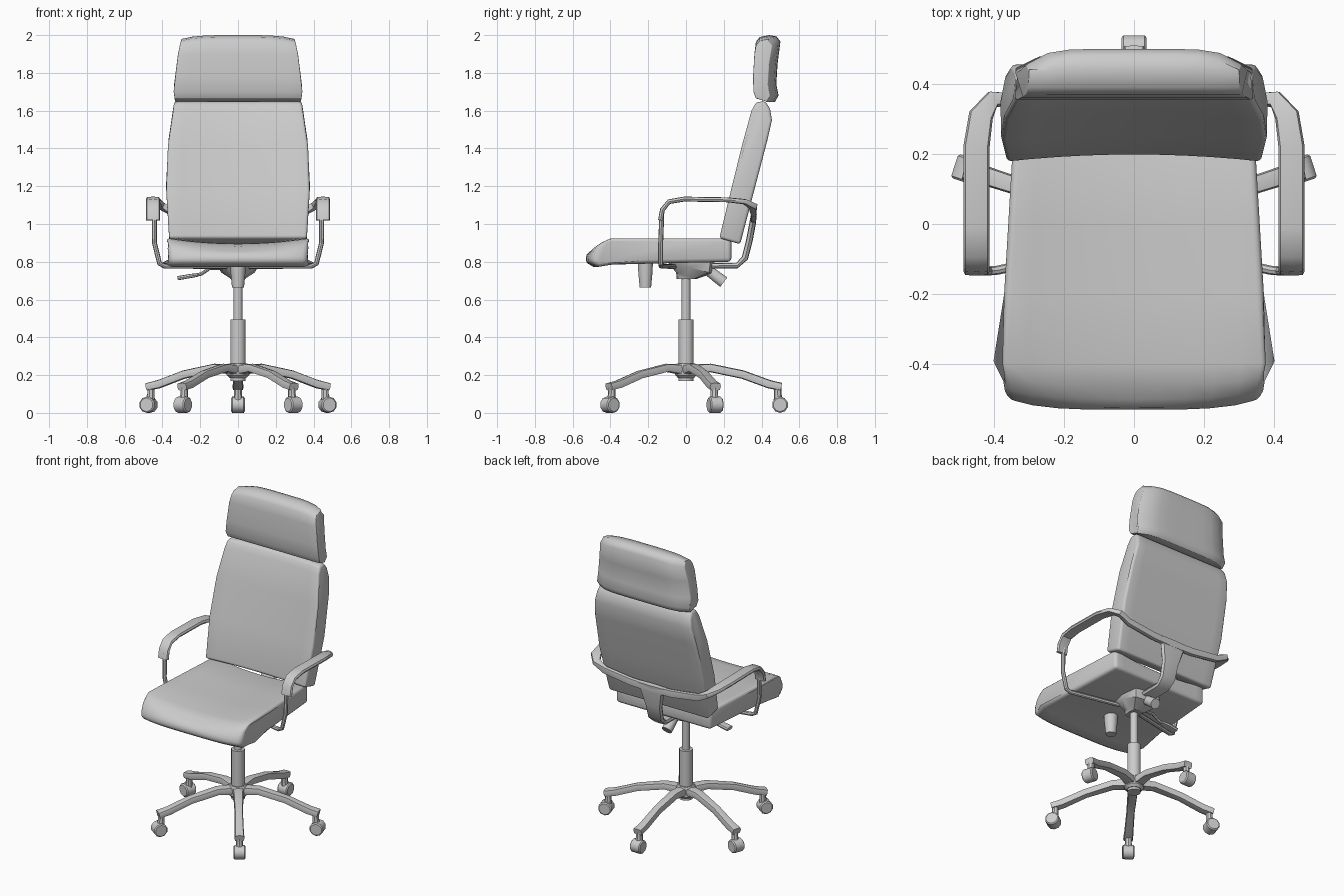
import bpy, bmesh, math
from mathutils import Vector


def finish(name, rings, angle=40, bevel=0, mirror=False, caps=(True, True)):
    """Skin a list of equal-length point rings into a smooth object."""
    bm = bmesh.new()
    vr = [[bm.verts.new(p) for p in r] for r in rings]
    n = len(vr[0])
    for a, b in zip(vr, vr[1:]):
        for i in range(n):
            j = (i + 1) % n
            bm.faces.new((a[i], a[j], b[j], b[i]))
    if caps[0]:
        bm.faces.new(vr[0])
    if caps[1]:
        bm.faces.new(vr[-1])
    bmesh.ops.recalc_face_normals(bm, faces=bm.faces)
    if bevel:
        edges = [e for e in bm.edges if e.calc_face_angle(0) > math.radians(50)]
        bmesh.ops.bevel(bm, geom=edges, offset=bevel, segments=3, profile=0.5,
                        affect='EDGES', clamp_overlap=True)
    me = bpy.data.meshes.new(name)
    bm.to_mesh(me)
    bm.free()
    me.shade_smooth()
    me.set_sharp_from_angle(angle=math.radians(angle))
    ob = bpy.data.objects.new(name, me)
    bpy.context.collection.objects.link(ob)
    if mirror:
        ob.modifiers.new("mirror", 'MIRROR')
    return ob


def sweep(name, path, n=8, square=0.5, **kw):
    """Path entries: (position, side direction, width, thickness)."""
    pos = [Vector(p[0]) for p in path]
    rings = []
    for k, (_, side, w, h) in enumerate(path):
        tan = (pos[min(k + 1, len(pos) - 1)] - pos[max(k - 1, 0)]).normalized()
        s = Vector(side)
        s = (s - tan * s.dot(tan)).normalized()
        u = tan.cross(s)
        ring = []
        for i in range(n):
            a = 2 * math.pi * i / n
            c, d = math.cos(a), math.sin(a)
            c = math.copysign(abs(c) ** square, c) if abs(c) > 1e-6 else 0
            d = math.copysign(abs(d) ** square, d) if abs(d) > 1e-6 else 0
            ring.append(pos[k] + s * c * w / 2 + u * d * h / 2)
        rings.append(ring)
    return finish(name, rings, **kw)


def rod(name, pts, radii, side=(1, 0, 0), n=10, **kw):
    return sweep(name, [(p, side, 2 * r, 2 * r) for p, r in zip(pts, radii)], n, 1, **kw)


def lerp(table, v):
    """Piecewise linear lookup."""
    if v <= table[0][0]:
        return table[0][1]
    for (a, fa), (b, fb) in zip(table, table[1:]):
        if v <= b:
            return fa + (fb - fa) * (v - a) / (b - a)
    return table[-1][1]


def cushion(name, profile, shape, bevel):
    """Extrude a (y, z) side profile across x through a shaping function."""
    ts = [i / 5 for i in range(-5, 6)]
    return finish(name, [[shape(t, y, z) for y, z in profile] for t in ts],
                  angle=45, bevel=bevel)


# Seat: dished top, rounded front lip, narrower at the rear
seat_w = [(-0.53, 0.36), (-0.44, 0.385), (0.24, 0.345)]


def seat_shape(t, y, z):
    dip = 0.03 * (1 - t * t) if z > 0.88 else 0
    return (t * lerp(seat_w, y), y + (0.03 * t ** 4 if y < -0.4 else 0), z - dip)


cushion("seat", [(0.24, 0.80), (0.24, 0.927), (0.0, 0.927), (-0.2, 0.927), (-0.40, 0.925),
                 (-0.46, 0.912), (-0.50, 0.885), (-0.525, 0.84), (-0.535, 0.80),
                 (-0.49, 0.773), (-0.42, 0.785), (-0.2, 0.79)], seat_shape, 0.02)

# Backrest
back_w = [(0.9, 0.363), (1.28, 0.386), (1.5, 0.362), (1.66, 0.335)]
front_line = [(0.9, 0.2), (1.65, 0.38)]


def back_shape(t, y, z):
    hollow = 0.02 * (1 - t * t) if y < lerp(front_line, z) else 0
    return (t * lerp(back_w, z), y + hollow, z)


cushion("backrest", [(0.175, 0.925), (0.237, 1.18), (0.296, 1.42), (0.345, 1.60),
                     (0.37, 1.645), (0.42, 1.65), (0.445, 1.61), (0.455, 1.55),
                     (0.43, 1.44), (0.367, 1.20), (0.287, 0.893)], back_shape, 0.02)

# Headrest
head_w = [(1.63, 0.33), (1.7, 0.342), (1.95, 0.312), (2.0, 0.30)]


def head_shape(t, y, z):
    return (t * lerp(head_w, z), y - (0.045 * t ** 6 if y > 0.44 else 0),
            z - (0.02 * t ** 4 if z > 1.9 else 0))


cushion("headrest", [(0.37, 1.665), (0.357, 1.70), (0.355, 1.78), (0.362, 1.90), (0.37, 1.965),
                     (0.39, 1.99), (0.44, 2.0), (0.48, 1.993), (0.50, 1.965), (0.485, 1.85),
                     (0.478, 1.74), (0.49, 1.68), (0.47, 1.645), (0.42, 1.65)],
        head_shape, 0.018)

# Armrests: flat pads that sweep round into a thin band behind the back
X, Y = (1, 0, 0), (0, 1, 0)
sweep("armrest_band", [
    ((0.45, -0.135, 1.02), X, 0.075, 0.026), ((0.45, -0.125, 1.075), X, 0.075, 0.026),
    ((0.45, -0.09, 1.118), X, 0.075, 0.026), ((0.45, -0.01, 1.132), X, 0.075, 0.026),
    ((0.45, 0.22, 1.128), X, 0.075, 0.026), ((0.437, 0.31, 1.118), (1, 0.25, 0), 0.07, 0.028),
    ((0.405, 0.355, 1.095), (0.7, 0.7, 0), 0.05, 0.035), ((0.34, 0.358, 1.06), Y, 0.03, 0.045),
    ((0.15, 0.358, 1.035), Y, 0.03, 0.05), ((0, 0.358, 1.03), Y, 0.03, 0.05)],
    mirror=True, caps=(True, False))

# Armrest posts bending in under the seat
rod("armrest_post", [(0.443, -0.128, 1.06), (0.442, -0.134, 0.90), (0.425, -0.134, 0.83),
                     (0.415, -0.134, 0.79), (0.39, -0.132, 0.777), (0.06, -0.06, 0.775)],
    [0.013] * 6, side=Y, n=8, mirror=True)

# Rear bracket joining the band to the mechanism
sweep("rear_bracket", [((0, 0.36, 1.055), X, 0.22, 0.03), ((0, 0.352, 1.0), X, 0.17, 0.035),
                       ((0, 0.335, 0.91), X, 0.12, 0.035), ((0, 0.312, 0.82), X, 0.11, 0.035),
                       ((0, 0.27, 0.78), X, 0.10, 0.03), ((0, 0.08, 0.778), X, 0.10, 0.03)])

# Tilt mechanism with knobs and lever
sweep("tilt_mechanism", [((0, 0.02, 0.80), X, 0.22, 0.26), ((0, 0.02, 0.77), X, 0.21, 0.25),
                         ((0, 0, 0.725), X, 0.09, 0.11), ((0, 0, 0.71), X, 0.08, 0.10)])
rod("tension_knob", [(0, -0.215, 0.80), (0, -0.215, 0.75), (0, -0.215, 0.665)],
    [0.042, 0.04, 0.032])
rod("tilt_knob", [(0, 0.07, 0.785), (0, 0.13, 0.745), (0, 0.20, 0.692)], [0.025, 0.03, 0.033])
rod("lever_rod", [(-0.06, 0, 0.765), (-0.15, 0, 0.765), (-0.195, 0, 0.735), (-0.23, 0, 0.728)],
    [0.009] * 4, side=Y, n=8)
sweep("lever_handle", [((-0.215, 0, 0.73), Y, 0.035, 0.018), ((-0.25, 0, 0.725), Y, 0.05, 0.022),
                       ((-0.32, 0, 0.713), Y, 0.055, 0.022)])

# Gas column
rod("column_sleeve", [(0, 0, 0.17), (0, 0, 0.495)], [0.041, 0.041], n=14)
rod("column_piston", [(0, 0, 0.49), (0, 0, 0.73)], [0.024, 0.024], n=12)

# Five-leg base with casters
rod("base_hub", [(0, 0, 0.185), (0, 0, 0.20), (0, 0, 0.25), (0, 0, 0.262)],
    [0.045, 0.06, 0.06, 0.05], n=10)
for k in range(5):
    a = math.radians(90 + 72 * k)
    c, s = math.cos(a), math.sin(a)
    side = (-s, c, 0)

    def at(r, z, t=0.0):
        return (r * c - t * s, r * s + t * c, z)

    sweep(f"base_leg_{k}", [(at(0.02, 0.228), side, 0.07, 0.055), (at(0.13, 0.238), side, 0.06, 0.045),
                            (at(0.30, 0.203), side, 0.05, 0.045), (at(0.44, 0.152), side, 0.055, 0.045),
                            (at(0.505, 0.138), side, 0.06, 0.042)])
    rod(f"caster_stem_{k}", [at(0.485, 0.14), at(0.485, 0.10), at(0.49, 0.06)],
        [0.02, 0.02, 0.026], side=side, n=8)
    rod(f"caster_wheel_{k}", [at(0.498, 0.043, t) for t in (-0.036, -0.03, 0.03, 0.036)],
        [0.036, 0.043, 0.043, 0.036], side=(0, 0, 1), n=10)
